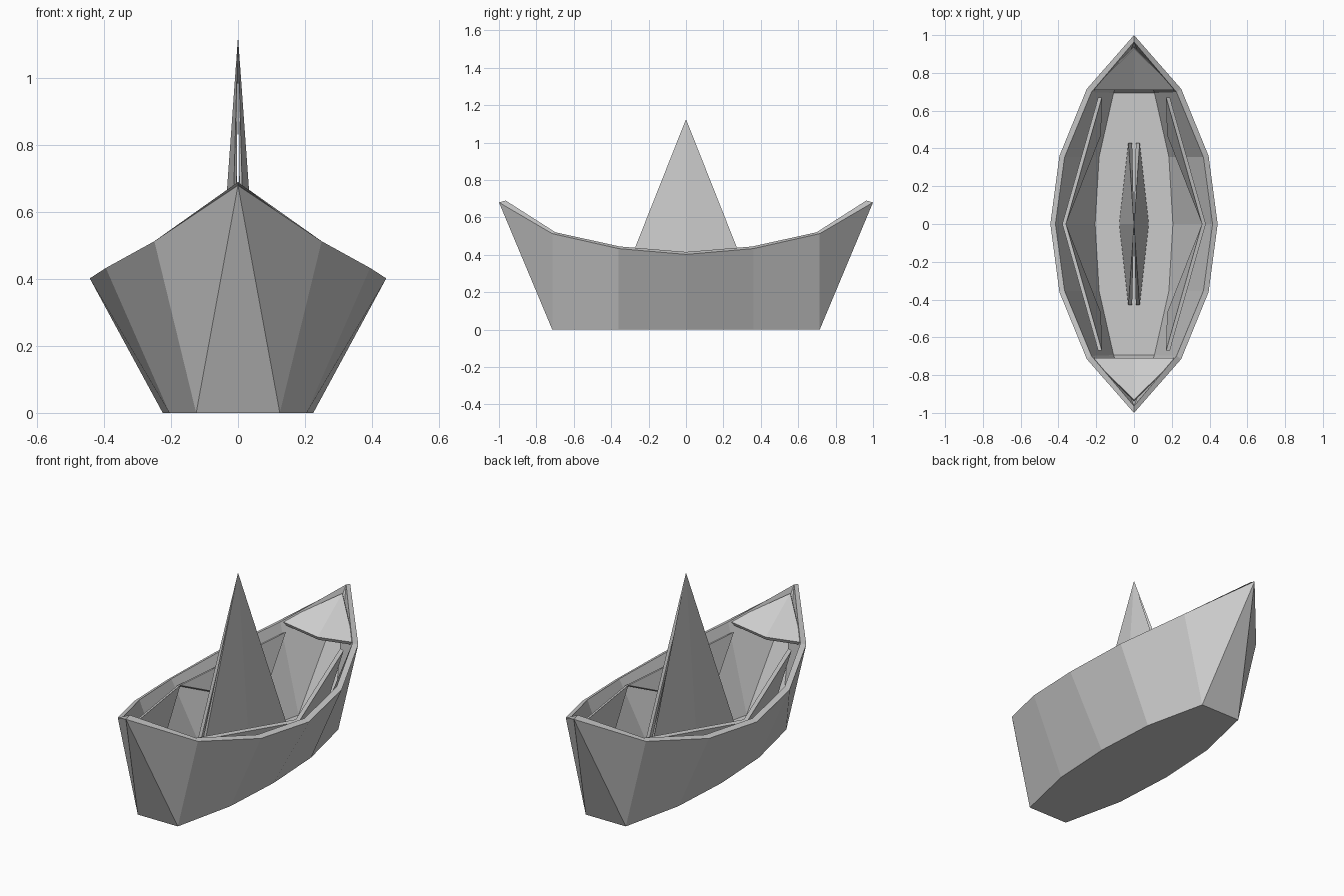
import bpy, bmesh
from mathutils import Vector

if "Cube" in bpy.data.objects:
    bpy.data.objects.remove(bpy.data.objects["Cube"])


def make(name, polys):
    """Build one flat-shaded object from a list of polygons (point tuples)."""
    bm = bmesh.new()
    for poly in polys:
        bm.faces.new([bm.verts.new(p) for p in poly])
    bmesh.ops.remove_doubles(bm, verts=bm.verts[:], dist=0.0001)
    bmesh.ops.recalc_face_normals(bm, faces=bm.faces[:])
    me = bpy.data.meshes.new(name)
    bm.to_mesh(me)
    bm.free()
    ob = bpy.data.objects.new(name, me)
    bpy.context.collection.objects.link(ob)
    return ob


def slab(outer, inner, faces):
    """Close two matching sheets (lists of points) into a thin solid."""
    polys = []
    edges = {}
    for f in faces:
        polys.append([outer[i] for i in f])
        polys.append([inner[i] for i in f])
        for a, b in zip(f, f[1:] + f[:1]):
            edges.setdefault(frozenset((a, b)), []).append((a, b))
    for e in edges.values():
        if len(e) == 1:
            a, b = e[0]
            polys.append([outer[a], outer[b], inner[b], inner[a]])
    return polys


def flip(polys, axis):
    out = []
    for p in polys:
        out.append([tuple(-c if i == axis else c for i, c in enumerate(v)) for v in p])
    return out


# hull: faceted open shell with raised tips, thickened inwards
ys = (-0.715, -0.36, 0, 0.36, 0.715)
low = list(zip((0.125, 0.205, 0.225, 0.205, 0.125), ys, (0,) * 5))
high = list(zip((0.25, 0.395, 0.443, 0.395, 0.25), ys,
                (0.513, 0.433, 0.402, 0.433, 0.513)))
side = [[low[i], low[i + 1], high[i + 1], high[i]] for i in range(4)]
for i, s in ((0, -1), (4, 1)):
    side.append([low[i], high[i], (0, s, 0.68)])
mirror = lambda p: (-p[0], p[1], p[2])
polys = side + flip(side, 0)
polys += [[low[i], mirror(low[i]), (0, s, 0.68)] for i, s in ((0, -1), (4, 1))]
polys.append(low + [mirror(p) for p in reversed(low)])
hull = make("hull", polys)
# the floor must face down so that thickness goes inwards
bm = bmesh.new()
bm.from_mesh(hull.data)
floor = min(bm.faces, key=lambda f: f.calc_center_median().z)
if floor.normal.z > 0:
    bmesh.ops.reverse_faces(bm, faces=bm.faces[:])
bm.to_mesh(hull.data)
bm.free()
mod = hull.modifiers.new("thickness", 'SOLIDIFY')
mod.thickness = 0.03
mod.offset = -1
mod.use_even_offset = True

# sail: two folded sheets leaning together at the peak
outer = [(0, 0, 1.125), (0.03, -0.43, 0.04), (0.078, 0, 0.04), (0.03, 0.43, 0.04)]
inner = [(0, 0, 1.06), (0.01, -0.43, 0.04), (0.058, 0, 0.04), (0.01, 0.43, 0.04)]
half = slab(outer, inner, [[0, 1, 2], [0, 2, 3]])
make("sail_right", half)
make("sail_left", flip(half, 0))

# side flaps: four thin triangles along the inside of the hull
tri = [(0.38, 0, 0.385), (0.19, 0.67, 0.48), (0.195, 0.47, 0.17)]
flap = slab(tri, [(x - 0.02, y, z + 0.008) for x, y, z in tri], [[0, 1, 2]])
make("flap_back_right", flap)
make("flap_back_left", flip(flap, 0))
make("flap_front_right", flip(flap, 1))
make("flap_front_left", flip(flip(flap, 0), 1))

# end decks: sloping panels with a slight valley fold at each tip
top = [(-0.225, 0.71, 0.52), (0, 0.71, 0.49), (0.225, 0.71, 0.52), (0, 0.93, 0.653)]
deck = slab(top, [(x, y + 0.008, z - 0.018) for x, y, z in top], [[0, 1, 3], [1, 2, 3]])
make("deck_back", deck)
make("deck_front", flip(deck, 1))
